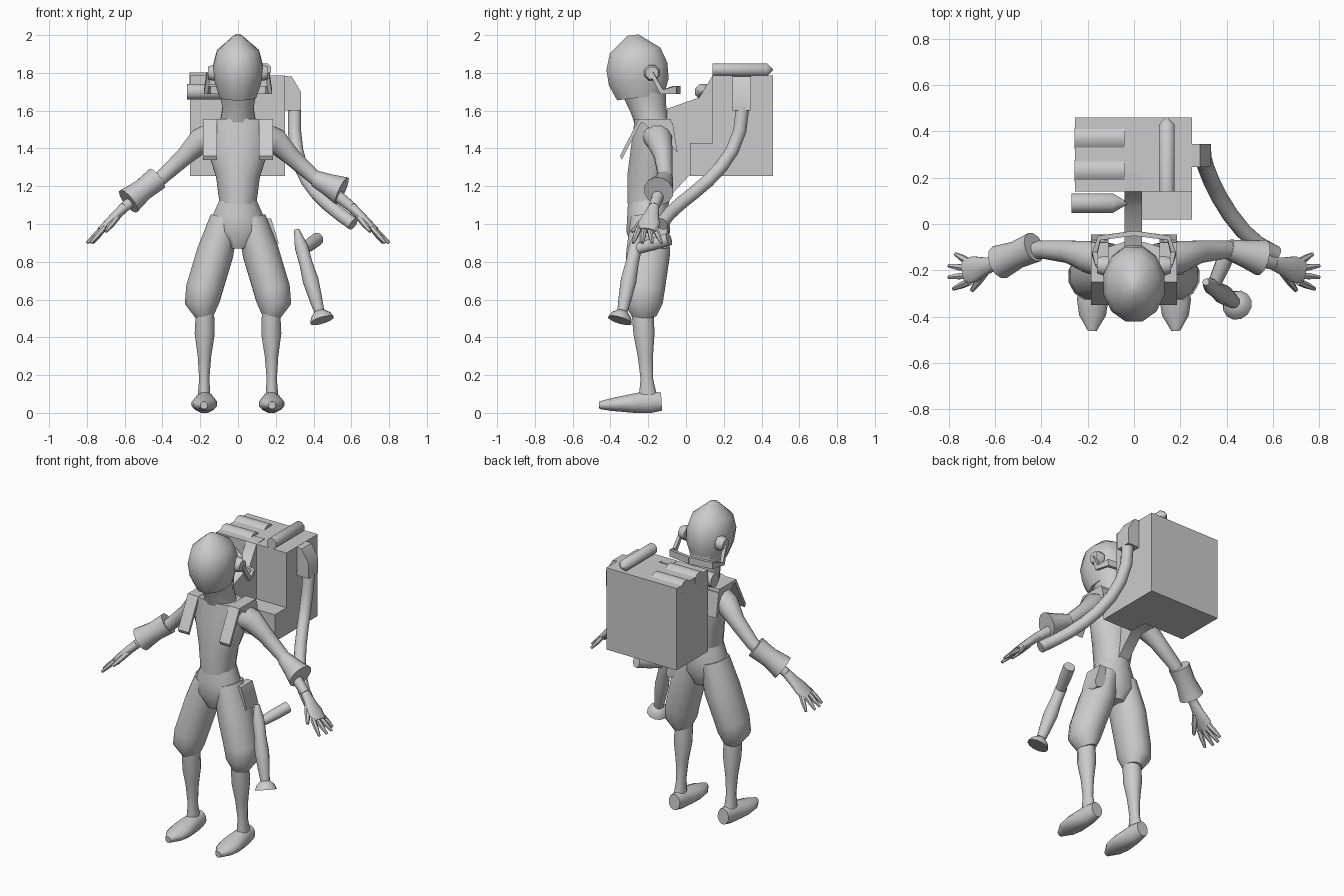
import bpy, bmesh, math
from mathutils import Vector
from mathutils.geometry import interpolate_bezier

if "Cube" in bpy.data.objects:
    bpy.data.objects.remove(bpy.data.objects["Cube"], do_unlink=True)

grey = bpy.data.materials.new("plain_grey")
grey.use_nodes = True
grey.diffuse_color = (0.6, 0.6, 0.6, 1)
grey.node_tree.nodes["Principled BSDF"].inputs["Base Color"].default_value = grey.diffuse_color
parts = []
X, Y, Z = Vector((1, 0, 0)), Vector((0, 1, 0)), Vector((0, 0, 1))


def skin(name, rings, mirrored=False):
    """Bridge a list of equal rings into a closed solid."""
    bm = bmesh.new()
    loops = [[bm.verts.new(point) for point in ring] for ring in rings]
    for lower, upper in zip(loops, loops[1:]):
        for i in range(len(lower)):
            bm.faces.new((lower[i - 1], lower[i], upper[i], upper[i - 1]))
    bm.faces.new(loops[0])
    bm.faces.new(loops[-1])
    bmesh.ops.recalc_face_normals(bm, faces=bm.faces)
    mesh = bpy.data.meshes.new(name)
    bm.to_mesh(mesh)
    bm.free()
    mesh.materials.append(grey)
    obj = bpy.data.objects.new(name, mesh)
    bpy.context.collection.objects.link(obj)
    if mirrored:
        obj.modifiers.new("other_side", "MIRROR")
    parts.append(obj)


def loft(name, path, widths, depths=None, across=X, sides=12, mirrored=False):
    """Ovals along a path: widths run along the across axis, depths at right angles."""
    path = [Vector(point) for point in path]
    depths = depths or widths
    rings = []
    for i, center in enumerate(path):
        ahead = path[min(i + 1, len(path) - 1)]
        behind = path[max(i - 1, 0)]
        along = (ahead - behind).normalized()
        wide = (across - along * across.dot(along)).normalized()
        deep = along.cross(wide)
        turns = [math.tau * (k + 0.5) / sides for k in range(sides)]
        rings.append([center + wide * widths[i] * math.cos(turn) + deep * depths[i] * math.sin(turn)
                      for turn in turns])
    skin(name, rings, mirrored)


def limb(name, start, end, widths, depths=None, **options):
    """A straight loft with evenly spaced ovals."""
    start, end = Vector(start), Vector(end)
    steps = len(widths) - 1
    loft(name, [start.lerp(end, i / steps) for i in range(steps + 1)], widths, depths, **options)


def slab(name, outline, axis, low, high, mirrored=False):
    """Extrude a flat outline along x (outline in y, z) or along y (outline in x, z)."""
    rings = []
    for d in (low, high):
        rings.append([(d, a, z) if axis == X else (a, d, z) for a, z in outline])
    skin(name, rings, mirrored)


def box(name, low, high):
    (x, y, z), (right, back, top) = low, high
    slab(name, [(y, z), (back, z), (back, top), (y, top)], X, x, right)


# Head and neck
limb("neck", (0, -.18, 1.53), (0, -.22, 1.7), (.1, .085, .1), (.09, .1, .12))
limb("head", (0, -.24, 1.67), (0, -.28, 2), (.1, .127, .137, .115, .02), (.13, .165, .168, .14, .03))

# Torso and hips
limb("torso", (0, -.175, 1.55), (0, -.205, 1.1), (.18, .17, .12, .1), [.1, .11, .12, .11])
limb("hips", (0, -.2, 1.13), (0, -.2, .87), (.1, .14, .15, .06), [.11, .115, .12, .08])

# Baggy trousers, calves and shoes
loft("trouser_legs", [(.07, -.195, 1.03), (.12, -.2, .85), (.18, -.22, .65), (.19, -.225, .58), (.175, -.22, .51)],
     (.08, .1, .1, .095, .05), (.1, .12, .11, .105, .065), mirrored=True)
limb("calves", (.175, -.23, .54), (.18, -.2, .06), (.05, .055, .037, .028, .037),
     (.06, .058, .042, .034, .055), mirrored=True)
limb("shoes", (.18, -.46, .04), (.175, -.13, .06), (.02, .06, .07, .06, .05, .04),
     (.02, .035, .045, .055, .06, .05), mirrored=True)

# Arms
loft("arms", [(.11, -.16, 1.47), (.2, -.14, 1.44), (.28, -.12, 1.36), (.4, -.11, 1.25), (.6, -.17, 1.09)],
     (.08, .07, .05, .04, .028), across=Y, mirrored=True)

# Hands with spread fingers
limb("palms", (.6, -.17, 1.09), (.73, -.207, .965), (.028, .04, .058, .053), (.028, .026, .022, .018),
     across=Y, mirrored=True)
for i, reach in enumerate((.77, .8, .8, .78)):
    limb("fingers", (.71, -.165 - .028 * i, .98), (reach, -.13 - .05 * i, .9), (.016, .015, .008),
         sides=6, across=Y, mirrored=True)
limb("thumbs", (.64, -.2, 1.04), (.7, -.287, .96), (.02, .018, .009), sides=6, mirrored=True)

# Sleeve cuffs, the left one flared at the wrist end
limb("right_cuff", (-.43, -.1, 1.24), (-.58, -.165, 1.12), (.066, .06, .075), across=Y)
limb("left_cuff", (.41, -.11, 1.24), (.55, -.145, 1.175), (.045, .06, .08), across=Y)

# Shoulder straps ending in flared chest flaps
strap = [(-.35, 1.36), (-.25, 1.555), (-.08, 1.555), (-.055, 1.4)]
slab("shoulder_straps", strap + [(y + .01, z - .02) for y, z in reversed(strap)], X, .11, .185, mirrored=True)

# Headset with ear pads and a bar round the nape
limb("ear_pads", (.11, -.18, 1.8), (.16, -.18, 1.8), (.045, .045, .035), across=Z, sides=8, mirrored=True)
loft("headset_bar", [(.155, -.18, 1.8), (.17, -.13, 1.7), (.15, -.06, 1.71), (0, -.04, 1.71)],
     (.012, .02, .03, .03), [.015] * 4, across=Z, sides=4, mirrored=True)

# Backpack body, side ledge and the fin joining it to the back
box("backpack_body", (-.255, .14, 1.255), (.25, .46, 1.785))
box("backpack_ledge", (.035, .02, 1.255), (.25, .15, 1.43))
slab("backpack_fin", [(-.1, 1.61), (.07, 1.67), (.14, 1.785), (.22, 1.79), (.2, 1.26), (.02, 1.26), (-.1, 1.13)],
     X, -.04, .035)

# Canisters on the pack
for y in (.23, .37):
    limb("top_canister", (-.257, y, 1.765), (-.04, y, 1.765), (.04, .04), (.05, .05), across=Z, sides=8)


def pointed_canister(name, start, shoulder, tip, radius):
    loft(name, (start, shoulder, tip), (radius, radius, radius / 8), across=Z, sides=8)


pointed_canister("front_canister", (-.27, .09, 1.7), (-.09, .09, 1.7), (-.03, .09, 1.7), .045)
pointed_canister("right_canister", (.142, .14, 1.817), (.142, .43, 1.817), (.142, .46, 1.817), .036)

# Hose and its joint on the pack
slab("hose_joint", [(.24, 1.785), (.285, 1.78), (.333, 1.7), (.333, 1.6), (.24, 1.6)], Y, .245, .345)
bend = [Vector(p) for p in ((.3, .3, 1.62), (.28, .3, 1.25), (.4, -.05, 1.15), (.61, -.13, 1))]
loft("hose", interpolate_bezier(*bend, 9), [.036] * 9)

# Nozzle wand with a side grip
limb("wand", (.31, -.25, .97), (.435, -.34, .52), (.015, .036, .036, .043, .036, .026))
limb("wand_disc", (.43, -.335, .54), (.445, -.35, .49), (.026, .055, .066))
limb("wand_grip", (.35, -.25, .87), (.42, -.09, .92), (.03, .036, .036), sides=8)

# Hip pouch
slab("hip_pouch", [(.13, 1.03), (.175, 1.03), (.215, .9), (.2, .87), (.13, .9)], Y, -.22, -.1)

# Smooth shading that keeps edges sharp
for obj in bpy.context.selected_objects:
    obj.select_set(False)
for obj in parts:
    obj.select_set(True)
bpy.context.view_layer.objects.active = parts[0]
bpy.ops.object.shade_smooth_by_angle(angle=math.radians(50))
